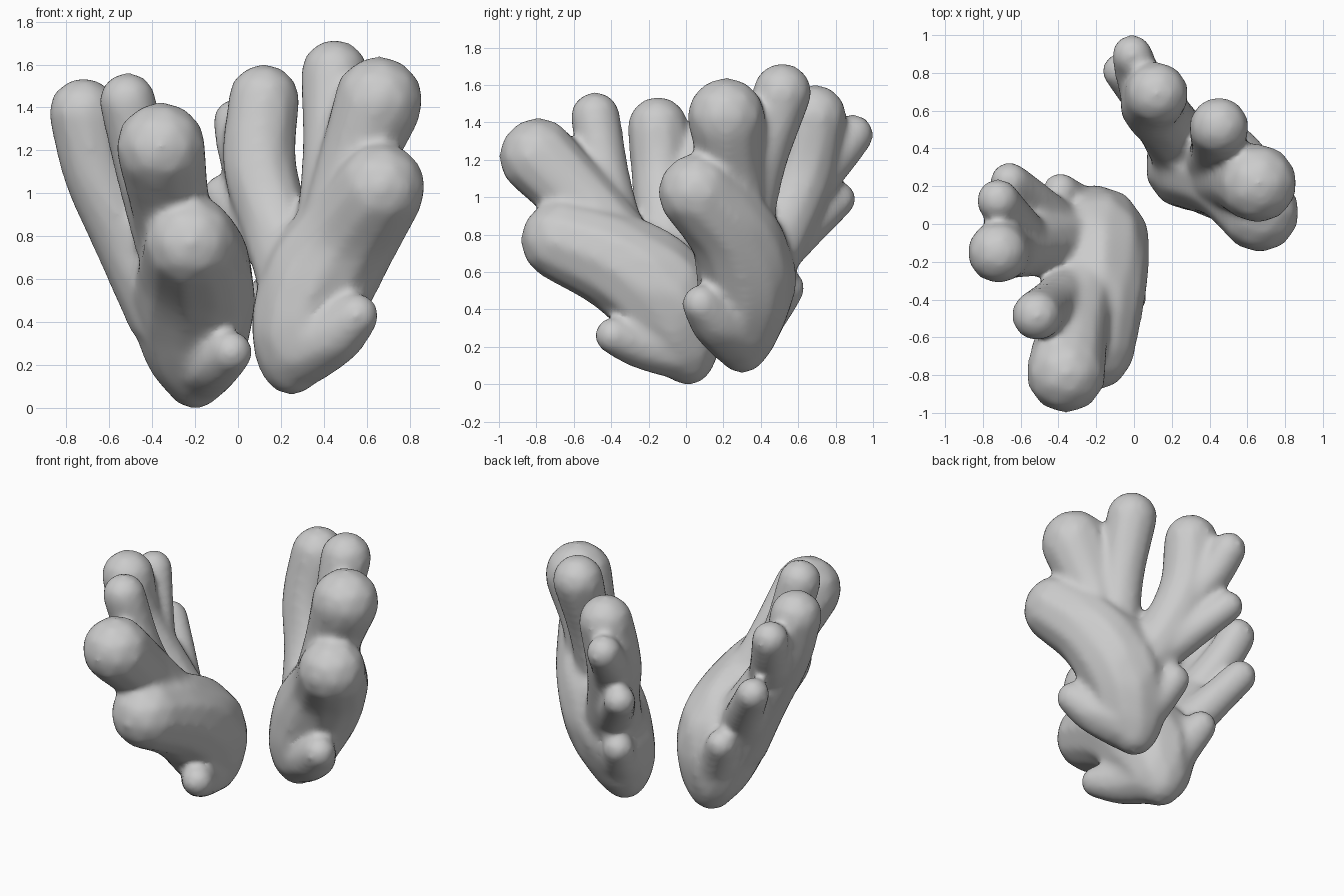
import bpy, bmesh
from mathutils import Vector


def catmull(a, b, c, d, t):
    return 0.5 * (2*b + (c - a)*t + (2*a - 5*b + 4*c - d)*t*t + (3*b - a - 3*c + d)*t**3)


def capsule(bm, p, q):
    # round-ended tapered segment: hull of two spheres
    tmp = bmesh.new()
    for v in (p, q):
        s = bmesh.ops.create_icosphere(tmp, subdivisions=2, radius=v.w)
        bmesh.ops.translate(tmp, verts=s["verts"], vec=v.xyz)
    r = bmesh.ops.convex_hull(tmp, input=tmp.verts[:])
    junk = {e for e in r["geom_interior"] + r["geom_unused"] if isinstance(e, bmesh.types.BMVert)}
    bmesh.ops.delete(tmp, geom=list(junk), context="VERTS")
    bmesh.ops.recalc_face_normals(tmp, faces=tmp.faces[:])
    me = bpy.data.meshes.new("segment")
    tmp.to_mesh(me)
    tmp.free()
    bm.from_mesh(me)
    bpy.data.meshes.remove(me)


def branch(bm, pts, steps=4):
    # smooth path through (x, y, z, radius) points
    P = [Vector(p) for p in pts]
    E = [2*P[0] - P[1]] + P + [2*P[-1] - P[-2]]
    S = [catmull(*E[i:i + 4], k / steps) for i in range(len(P) - 1) for k in range(steps)] + [P[-1]]
    for p, q in zip(S, S[1:]):
        capsule(bm, p, q)


def coral(name, branches):
    bm = bmesh.new()
    for b in branches:
        branch(bm, b)
    me = bpy.data.meshes.new(name)
    bm.to_mesh(me)
    bm.free()
    ob = bpy.data.objects.new(name, me)
    bpy.context.collection.objects.link(ob)
    # fuse the branches and soften the joins
    m = ob.modifiers.new("fuse", "REMESH")
    m.mode, m.voxel_size, m.use_smooth_shade = "VOXEL", 0.02, True
    s = ob.modifiers.new("soften", "SMOOTH")
    s.factor, s.iterations = 0.5, 16
    return ob


coral("left_coral", [
    # trunk and front lobe
    [(-.2, .01, .135, .145), (-.205, -.03, .28, .235), (-.205, -.12, .47, .298), (-.205, -.36, .65, .272), (-.22, -.665, .77, .225)],
    # front upper branch and its side shoot
    [(-.25, -.25, .62, .2), (-.31, -.5, .92, .19), (-.36, -.79, 1.215, .215)],
    [(-.34, -.36, .78, .15), (-.44, -.43, 1.1, .135), (-.515, -.485, 1.43, .137)],
    # outer branch and its shoots
    [(-.31, -.09, .46, .22), (-.5, -.1, .79, .18), (-.66, -.135, 1.1, .16), (-.72, -.15, 1.375, .168)],
    [(-.58, -.06, .98, .13), (-.67, .06, 1.18, .12), (-.72, .125, 1.32, .118)],
    [(-.4, -.02, .6, .14), (-.54, .12, .8, .118), (-.66, .225, .97, .107)],
    # low knobs
    [(-.21, .03, .26, .15), (-.31, .1, .4, .12), (-.39, .175, .54, .1)],
    [(-.17, -.04, .18, .16), (-.11, -.23, .21, .135), (-.03, -.39, .26, .102)],
])

coral("right_coral", [
    # trunk and front lobe
    [(.25, .3, .2, .145), (.278, .3, .34, .222), (.36, .325, .57, .272), (.515, .25, .81, .245), (.665, .06, 1.025, .215)],
    # upper branches
    [(.45, .26, .75, .2), (.54, .245, 1.12, .18), (.655, .215, 1.43, .214)],
    [(.41, .31, .8, .15), (.435, .4, 1.18, .14), (.45, .515, 1.56, .162)],
    # rear branch and its shoots
    [(.3, .35, .55, .2), (.18, .52, .85, .17), (.1, .63, 1.14, .178), (.12, .69, 1.435, .172)],
    [(.08, .66, 1.08, .14), (.02, .79, 1.21, .122), (-.01, .895, 1.335, .112)],
    [(.24, .44, .66, .14), (.07, .64, .84, .118), (-.07, .81, .99, .102)],
    # low knobs
    [(.26, .32, .28, .15), (.19, .44, .39, .12), (.13, .54, .515, .1)],
    [(.31, .26, .28, .18), (.44, .17, .34, .152), (.555, .08, .43, .106)],
])
